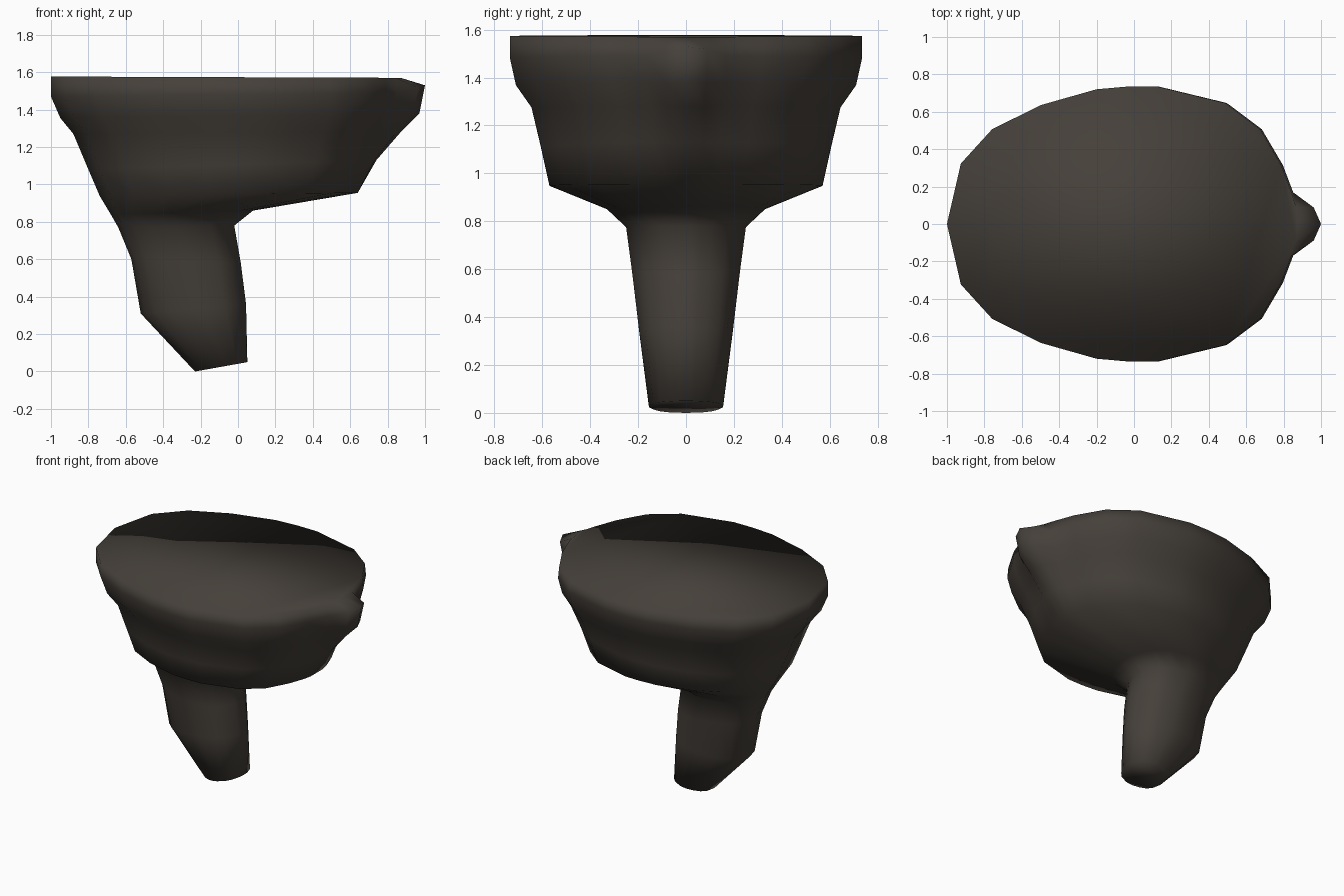
import bpy, bmesh

if "Cube" in bpy.data.objects:
    bpy.data.objects.remove(bpy.data.objects["Cube"])

# one dark brown-grey colour
mat = bpy.data.materials.new("dark brown")
mat.diffuse_color = (0.060, 0.051, 0.042, 1)
mat.use_nodes = True
mat.node_tree.nodes["Principled BSDF"].inputs["Base Color"].default_value = mat.diffuse_color

# half outline seen from above: t along length (0 left, 1 right), half width, share of spout push
HALF = [(0, 0, 0), (.04, .44, 0), (.13, .69, 0), (.27, .865, 0), (.43, .98, 0),
        (.52, 1, 0), (.605, 1, 0), (.80, .88, 0), (.90, .69, 0), (.96, .43, 0),
        (.99, .23, 0), (1, .12, .7), (1, 0, 1)]
OUTLINE = HALF + [(t, -w, s) for t, w, s in HALF[-2:0:-1]]

# rings from foot to rim: left x, left z, right x, right z, half width, spout tip x, spout lift
RINGS = [
    (-.23, .00, .05, .05, .155, .05, 0),
    (-.52, .31, .043, .36, .195, .043, 0),
    (-.57, .60, .015, .58, .225, .015, 0),
    (-.64, .77, -.02, .78, .25, -.02, 0),
    (-.68, .84, .08, .86, .33, .08, 0),
    (-.74, .94, .64, .955, .57, .64, 0),
    (-.80, 1.08, .71, 1.13, .605, .74, 0),
    (-.88, 1.27, .79, 1.28, .645, .87, 0),
    (-.95, 1.355, .84, 1.38, .71, .97, 0),
    (-1.0, 1.47, .87, 1.49, .735, 1.0, .04),
    (-1.0, 1.577, .86, 1.57, .735, .87, 0),
]

# bowl and stem lofted as one skin
bm = bmesh.new()
loops = []
for xl, zl, xr, zr, w, tip, lift in RINGS:
    loops.append([bm.verts.new((xl + (xr - xl) * t + (tip - xr) * s, w * y,
                                zl + (zr - zl) * t + lift * s))
                  for t, y, s in OUTLINE])
n = len(OUTLINE)
for a, b in zip(loops, loops[1:]):
    for i in range(n):
        j = (i + 1) % n
        bm.faces.new((a[i], a[j], b[j], b[i]))
# flat foot and flat lid
bm.faces.new(loops[0])
bm.faces.new(loops[-1])
bmesh.ops.recalc_face_normals(bm, faces=bm.faces[:])
for f in bm.faces:
    f.smooth = True

mesh = bpy.data.meshes.new("bowl_on_stem")
bm.to_mesh(mesh)
bm.free()
mesh.materials.append(mat)
bpy.context.collection.objects.link(bpy.data.objects.new("bowl_on_stem", mesh))
